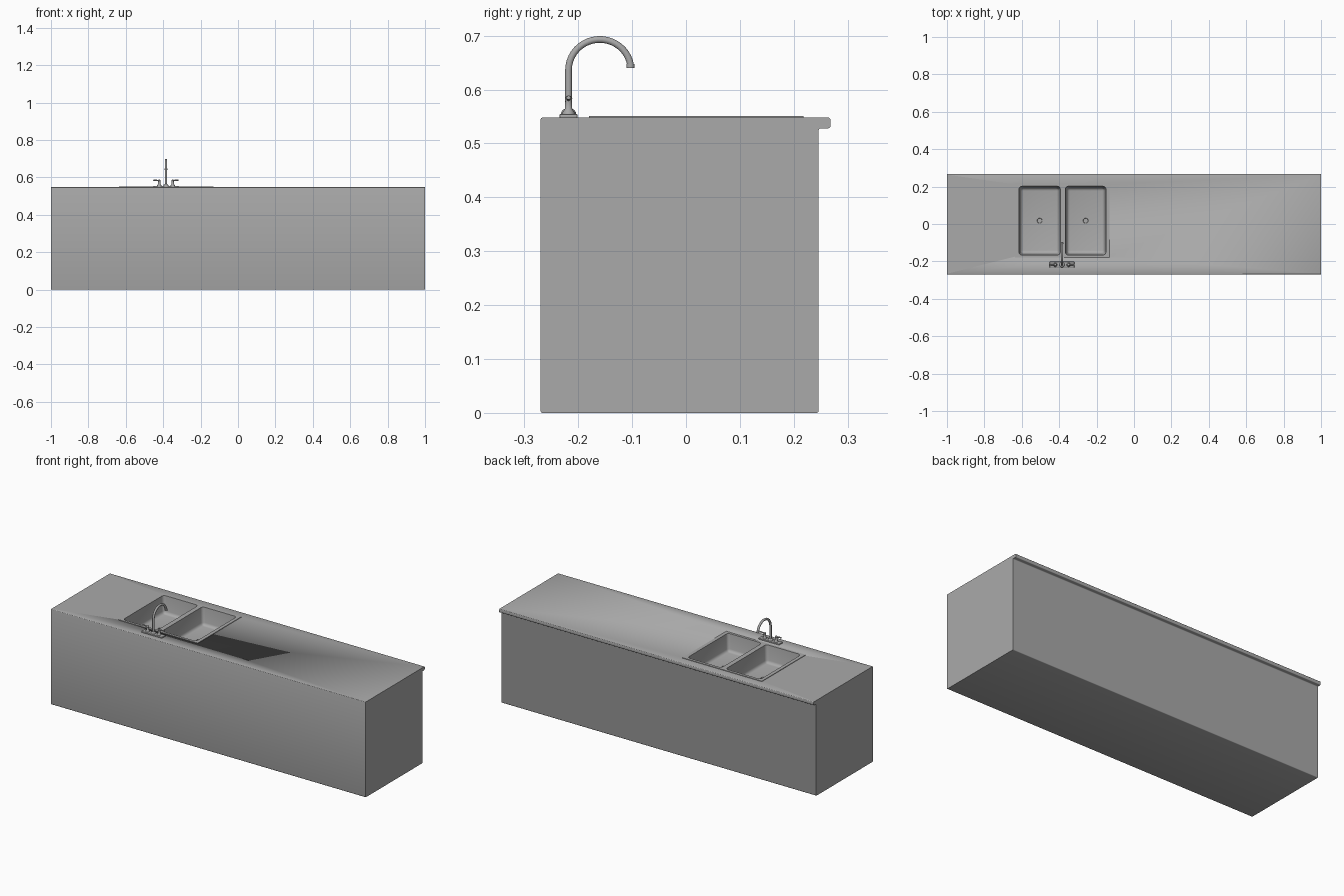
import bpy, bmesh, math
from mathutils import Vector, Matrix

old = bpy.data.objects.get("Cube")
if old:
    bpy.data.objects.remove(old, do_unlink=True)

grey = bpy.data.materials.new("plain grey")
grey.use_nodes = True
grey.diffuse_color = (0.4, 0.4, 0.4, 1)
grey.node_tree.nodes["Principled BSDF"].inputs["Base Color"].default_value = (0.4, 0.4, 0.4, 1)


def activate(obj):
    bpy.ops.object.select_all(action="DESELECT")
    obj.select_set(True)
    bpy.context.view_layer.objects.active = obj


def finish(name, bm, smooth=True):
    bmesh.ops.recalc_face_normals(bm, faces=bm.faces)
    mesh = bpy.data.meshes.new(name)
    bm.to_mesh(mesh)
    bm.free()
    mesh.materials.append(grey)
    obj = bpy.data.objects.new(name, mesh)
    bpy.context.collection.objects.link(obj)
    if smooth:
        activate(obj)
        bpy.ops.object.shade_smooth_by_angle(angle=math.radians(40))
    return obj


def box(name, lo, hi, bevel=0):
    lo, hi = Vector(lo), Vector(hi)
    bm = bmesh.new()
    bmesh.ops.create_cube(bm, size=1, matrix=Matrix.Translation((lo + hi) / 2) @ Matrix.Diagonal((*(hi - lo), 1)))
    if bevel:
        bmesh.ops.bevel(bm, geom=bm.edges[:], offset=bevel, segments=2, profile=0.5, affect="EDGES")
    return finish(name, bm)


def lathe(name, profile, centre, sides=20):
    """Spin (radius, height) points about a vertical axis."""
    bm = bmesh.new()
    verts = [bm.verts.new((r, 0, z)) for r, z in profile]
    edges = [bm.edges.new(pair) for pair in zip(verts, verts[1:])]
    bmesh.ops.spin(bm, geom=verts + edges, cent=(0, 0, 0), axis=(0, 0, 1), angle=math.tau, steps=sides)
    bmesh.ops.remove_doubles(bm, verts=bm.verts, dist=0.0001)
    bmesh.ops.translate(bm, verts=bm.verts, vec=centre)
    return finish(name, bm)


def tube(name, points, radius):
    curve = bpy.data.curves.new(name, "CURVE")
    curve.dimensions = "3D"
    curve.bevel_depth = radius
    curve.bevel_resolution = 3
    curve.use_fill_caps = True
    line = curve.splines.new("POLY")
    line.points.add(len(points) - 1)
    for p, co in zip(line.points, points):
        p.co = (*co, 1)
    curve.materials.append(grey)
    obj = bpy.data.objects.new(name, curve)
    bpy.context.collection.objects.link(obj)
    activate(obj)
    bpy.ops.object.convert(target="MESH")
    bpy.ops.object.shade_smooth_by_angle(angle=math.radians(40))


TOP, FLOOR = 0.548, 0.452

# Cabinet and overhanging worktop, one extruded side profile
profile = [(-0.27, 0), (0.246, 0), (0.246, 0.528), (0.268, 0.528), (0.268, TOP), (-0.27, TOP)]
bm = bmesh.new()
side = bm.faces.new([bm.verts.new((-1, y, z)) for y, z in profile])
ext = bmesh.ops.extrude_face_region(bm, geom=[side])["geom"]
bmesh.ops.translate(bm, verts=[v for v in ext if isinstance(v, bmesh.types.BMVert)], vec=(2, 0, 0))
long_edges = [e for e in bm.edges if abs(e.verts[0].co.x - e.verts[1].co.x) > 1]
bmesh.ops.bevel(bm, geom=long_edges, offset=0.004, segments=3, profile=0.5, affect="EDGES")
counter = finish("cabinet_and_worktop", bm)

# Opening for the sink
cutter = box("sink_cutter", (-0.627, -0.172, 0.43), (-0.138, 0.21, 0.7))
cutter.hide_render = True
cut = counter.modifiers.new("sink opening", "BOOLEAN")
cut.object, cut.operation, cut.solver = cutter, "DIFFERENCE", "EXACT"
activate(counter)
bpy.ops.object.modifier_apply(modifier=cut.name)
bpy.data.objects.remove(cutter, do_unlink=True)

# Double sink: a flat rim grid with two cells pushed down as tapered basins
xs = [-0.635, -0.615, -0.394, -0.367, -0.15, -0.13]
ys = [-0.18, -0.166, 0.202, 0.218]
bm = bmesh.new()
grid = [[bm.verts.new((x, y, TOP + 0.003)) for y in ys] for x in xs]
wells = []
for i in range(len(xs) - 1):
    for j in range(len(ys) - 1):
        f = bm.faces.new((grid[i][j], grid[i + 1][j], grid[i + 1][j + 1], grid[i][j + 1]))
        if j == 1 and i in (1, 3):
            wells.append(f)
border = [e for e in bm.edges if e.is_boundary]
skirt = bmesh.ops.extrude_edge_only(bm, edges=border)["geom"]
bmesh.ops.translate(bm, verts=[v for v in skirt if isinstance(v, bmesh.types.BMVert)], vec=(0, 0, -0.006))
round_edges, drains = set(), []
for f in wells:
    base = bmesh.ops.extrude_discrete_faces(bm, faces=[f])["faces"][0]
    centre = base.calc_center_median()
    drains.append(centre.x)
    for v in base.verts:
        v.co = (centre.x + (v.co.x - centre.x) * 0.92, centre.y + (v.co.y - centre.y) * 0.95, FLOOR)
        round_edges.update(v.link_edges)
bmesh.ops.bevel(bm, geom=list(round_edges), offset=0.016, segments=4, profile=0.5, affect="EDGES")
finish("double_sink", bm)

# Drains
for n, x in zip(("right", "left"), drains):
    lathe(n + "_drain", [(0.018, 0), (0.018, 0.003), (0.014, 0.004), (0.012, 0.001), (0, 0.001)], (x, 0.018, FLOOR))

# Tap: base plate, collar and swan-neck spout
TX, TY = -0.385, -0.218
box("tap_base", (TX - 0.066, TY - 0.017, TOP - 0.002), (TX + 0.066, TY + 0.017, TOP + 0.007), 0.003)
lathe("tap_collar", [(0.014, 0), (0.014, 0.009), (0.011, 0.014), (0.007, 0.016), (0, 0.016)], (TX, TY, TOP))
R, bend = 0.058, 0.636
path = [(TX, TY, TOP), (TX, TY, 0.6)]
for i in range(21):
    a = math.pi - math.radians(172) * i / 20
    path.append((TX, TY + R + R * math.cos(a), bend + (R - 0.001) * math.sin(a)))
tube("tap_spout", path, 0.0065)
lathe("spout_tip", [(0, -0.003), (0.0075, -0.003), (0.0075, 0.004), (0, 0.004)], (TX, TY + 2 * R - 0.001, 0.643))

# Handles with outward levers
for n, s in (("right", -1), ("left", 1)):
    hx = TX + s * 0.036
    lathe(n + "_handle", [(0.011, 0), (0.011, 0.01), (0.007, 0.016), (0.006, 0.03), (0.007, 0.036),
                          (0.004, 0.04), (0, 0.041)], (hx, TY, TOP))
    tube(n + "_lever", [(hx, TY, 0.582), (hx + s * 0.015, TY, 0.584), (hx + s * 0.032, TY, 0.585)], 0.0038)
